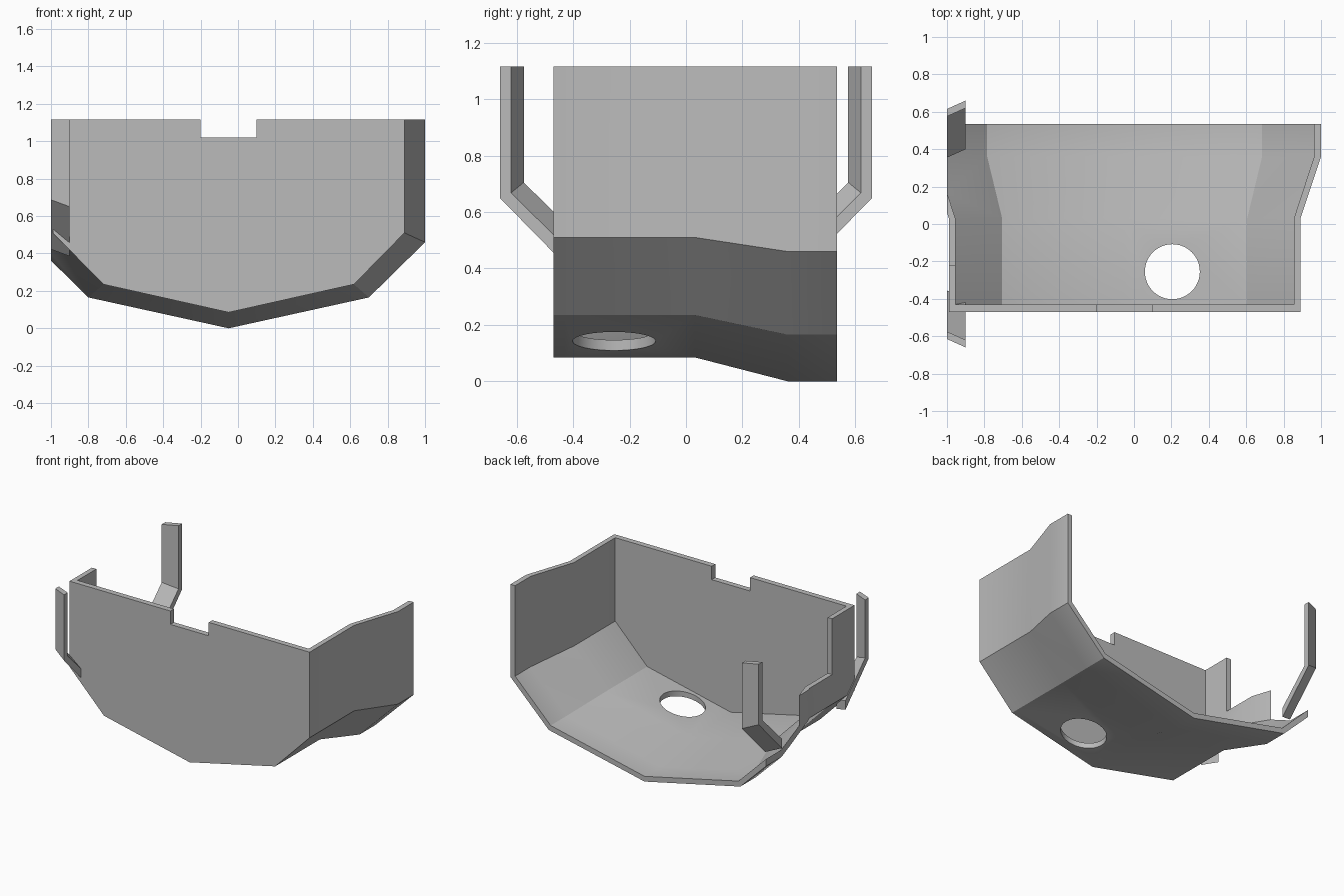
import bpy, bmesh
from math import radians

cube = bpy.data.objects.get("Cube")
if cube:
    bpy.data.objects.remove(cube)

grey = bpy.data.materials.new("plain_grey")
grey.use_nodes = True
grey.diffuse_color = (0.5, 0.5, 0.5, 1)
grey.node_tree.nodes["Principled BSDF"].inputs["Base Color"].default_value = (0.5, 0.5, 0.5, 1)

CENTRE, TOP = -0.05, 1.115


def loft(name, loops):
    """Skin a list of matching closed loops and cap both ends."""
    bm = bmesh.new()
    rings = [[bm.verts.new(p) for p in loop] for loop in loops]
    for a, b in zip(rings, rings[1:]):
        for i in range(len(a)):
            j = (i + 1) % len(a)
            bm.faces.new((a[i], a[j], b[j], b[i]))
    bm.faces.new(rings[0])
    bm.faces.new(rings[-1])
    bmesh.ops.recalc_face_normals(bm, faces=bm.faces)
    mesh = bpy.data.meshes.new(name)
    bm.to_mesh(mesh)
    bm.free()
    mesh.materials.append(grey)
    obj = bpy.data.objects.new(name, mesh)
    bpy.context.collection.objects.link(obj)
    return obj


def box(name, lo, hi):
    corners = [(lo[0], lo[1]), (hi[0], lo[1]), (hi[0], hi[1]), (lo[0], hi[1])]
    return loft(name, [[(x, y, z) for x, y in corners] for z in (lo[2], hi[2])])


def cut(obj, cutter):
    mod = obj.modifiers.new("cut", "BOOLEAN")
    mod.operation, mod.solver, mod.object = "DIFFERENCE", "EXACT", cutter
    bpy.context.view_layer.objects.active = obj
    bpy.ops.object.modifier_apply(modifier=mod.name)
    bpy.data.objects.remove(cutter)


def mirrored(half):
    """Mirror a half section running from the rim to the keel."""
    return [(CENTRE + w, z) for w, z in half] + [(CENTRE - w, z) for w, z in half[-2::-1]]


# Trough sections: narrow at the front, flared at the back
front_outer = mirrored([(0.94, TOP), (0.94, 0.51), (0.67, 0.235), (0, 0.085)])
front_inner = mirrored([(0.905, TOP), (0.905, 0.525), (0.655, 0.27), (0, 0.122)])
back_outer = mirrored([(1.05, TOP), (1.05, 0.46), (0.75, 0.165), (0, 0)])
back_inner = mirrored([(1.013, TOP), (1.013, 0.475), (0.735, 0.2), (0, 0.037)])
front_ring = front_outer + front_inner[::-1]
back_ring = back_outer + back_inner[::-1]

stations = [(-0.43, front_ring), (0.03, front_ring), (0.36, back_ring), (0.535, back_ring)]
trough = loft("trough_shell", [[(x, y, z) for x, z in ring] for y, ring in stations])

# Trim the right side flat and lower its wall
cut(trough, box("side_trim", (-1.5, -1, -1), (-1, 1, 2)))
cut(trough, box("wall_trim", (-1.5, -0.22, 0.72), (-0.8, 1, 2)))

# Round hole through the floor
bpy.ops.mesh.primitive_cylinder_add(vertices=48, radius=0.147, depth=1, location=(0.205, -0.255, 0.1))
cut(trough, bpy.context.object)

# Front wall with a notch in its top edge
notch = [(-0.2, TOP), (-0.2, 1.02), (0.1, 1.02), (0.1, TOP)]
wall = loft("front_wall", [[(x, y, z) for x, z in front_outer + notch] for y in (-0.47, -0.43)])

# Bent arms on the right side, one at the front and one at the back
arm_profile = [(0.66, TOP), (0.66, 0.65), (0.4, 0.385), (0.4, 0.45), (0.62, 0.668), (0.62, TOP)]
parts = [trough, wall]
for name, side in (("front_arm", -1), ("back_arm", 1)):
    near = [(-0.9, side * y, z) for y, z in arm_profile]
    far = [(-1, side * (y - 0.045), z if z == TOP else z + 0.037) for y, z in arm_profile]
    parts.append(loft(name, [near, far]))

# Soft shading across the shallow bends, crisp elsewhere
for obj in parts:
    bpy.ops.object.select_all(action="DESELECT")
    obj.select_set(True)
    bpy.context.view_layer.objects.active = obj
    bpy.ops.object.shade_smooth_by_angle(angle=radians(30))
